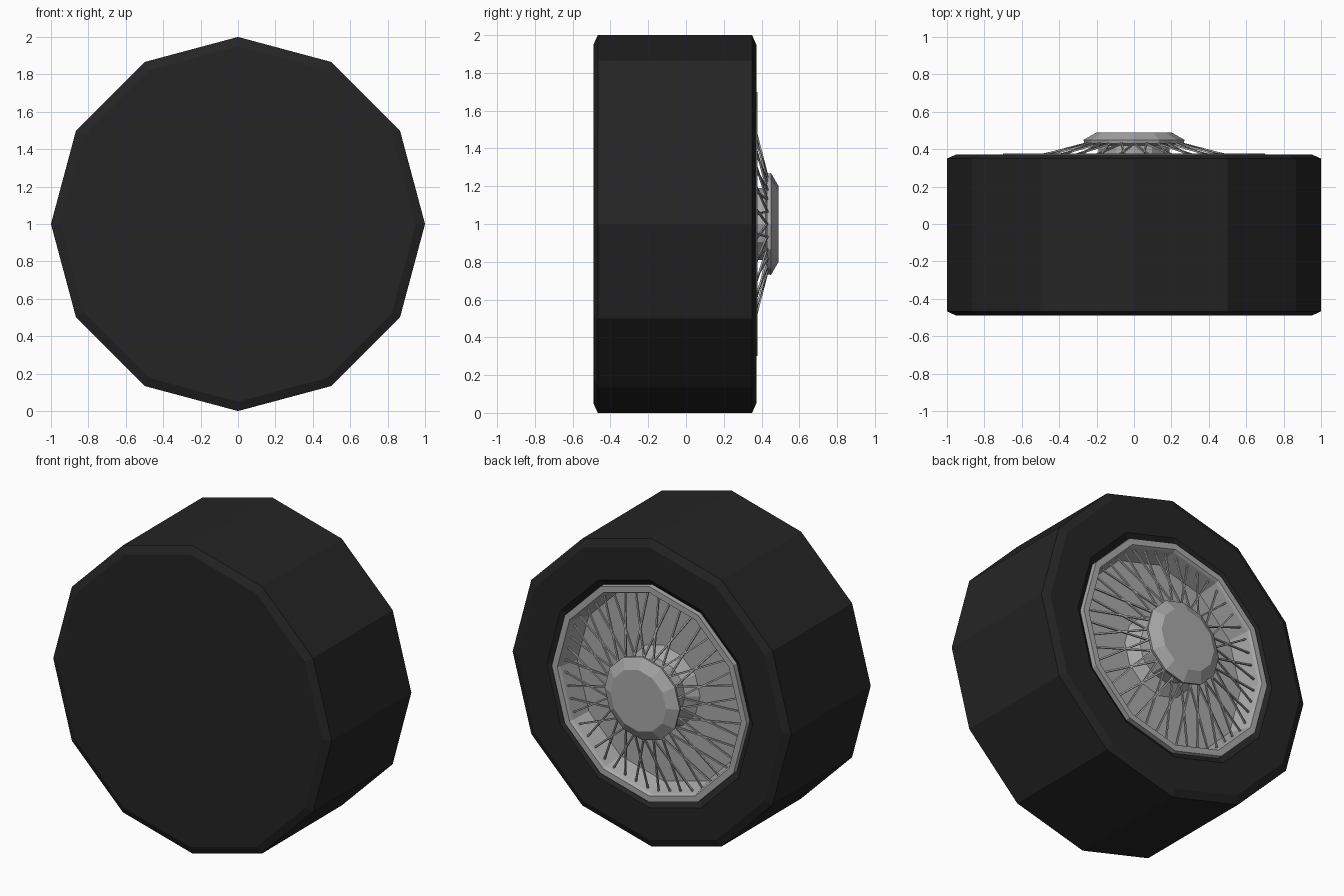
import bpy, bmesh, math
from mathutils import Vector

if "Cube" in bpy.data.objects:
    bpy.data.objects.remove(bpy.data.objects["Cube"])

SIDES = 12
CZ = 1.0  # axle height


def material(name, v):
    m = bpy.data.materials.new(name)
    m.diffuse_color = (v, v, v, 1)
    m.use_nodes = True
    m.node_tree.nodes["Principled BSDF"].inputs["Base Color"].default_value = m.diffuse_color
    return m


RUBBER = material("black rubber", 0.018)
METAL = material("grey metal", 0.40)


def around(r, y, a):
    return Vector((r * math.cos(a), y, CZ + r * math.sin(a)))


def finish(name, bm, mat):
    bmesh.ops.recalc_face_normals(bm, faces=bm.faces)
    me = bpy.data.meshes.new(name)
    bm.to_mesh(me)
    bm.free()
    me.materials.append(mat)
    ob = bpy.data.objects.new(name, me)
    bpy.context.collection.objects.link(ob)
    return ob


def lathe(name, profile, mat, closed=False, cap_start=False, cap_end=False):
    """Spin (radius, y) points around the axle."""
    bm = bmesh.new()
    rings = [[bm.verts.new(around(r, y, 2 * math.pi * i / SIDES)) for i in range(SIDES)]
             for r, y in profile]
    pairs = list(zip(rings, rings[1:])) + ([(rings[-1], rings[0])] if closed else [])
    for a, b in pairs:
        for i in range(SIDES):
            j = (i + 1) % SIDES
            bm.faces.new((a[i], a[j], b[j], b[i]))
    if cap_start:
        bm.faces.new(rings[0])
    if cap_end:
        bm.faces.new(rings[-1])
    return finish(name, bm, mat)


def rod(bm, a, b, r, n=4):
    d = (b - a).normalized()
    u = d.orthogonal().normalized()
    w = d.cross(u)
    ends = [[bm.verts.new(p + r * (math.cos(t) * u + math.sin(t) * w))
             for t in (2 * math.pi * k / n for k in range(n))] for p in (a, b)]
    for k in range(n):
        l = (k + 1) % n
        bm.faces.new((ends[0][k], ends[0][l], ends[1][l], ends[1][k]))
    bm.faces.new(ends[0])
    bm.faces.new(ends[1])


# Tyre: closed front face, bevelled shoulders, recess around the rim
lathe("tyre", [(0.95, -0.49), (1.0, -0.467), (1.0, 0.35), (0.95, 0.372),
               (0.74, 0.372), (0.70, 0.345), (0.68, 0.20)], RUBBER,
      cap_start=True, cap_end=True)

# Rim: raised lip, inner wall and back plate
lathe("rim", [(0.70, 0.30), (0.70, 0.378), (0.66, 0.378), (0.65, 0.36),
              (0.62, 0.23)], METAL, cap_end=True)

# Hub: barrel flaring into the chamfered cap
lathe("hub", [(0.27, 0.225), (0.19, 0.28), (0.19, 0.42), (0.265, 0.43),
              (0.27, 0.45), (0.20, 0.49)], METAL, cap_start=True, cap_end=True)

# Wire spokes: two crossing layers
bm = bmesh.new()
COUNT = 24
for i in range(COUNT):
    a = 2 * math.pi * (i + 0.5) / COUNT
    for s in (-1, 1):
        rod(bm, around(0.24, 0.435, a + s * 0.16), around(0.635, 0.335, a - s * 0.07), 0.007)
finish("spokes", bm, METAL)
